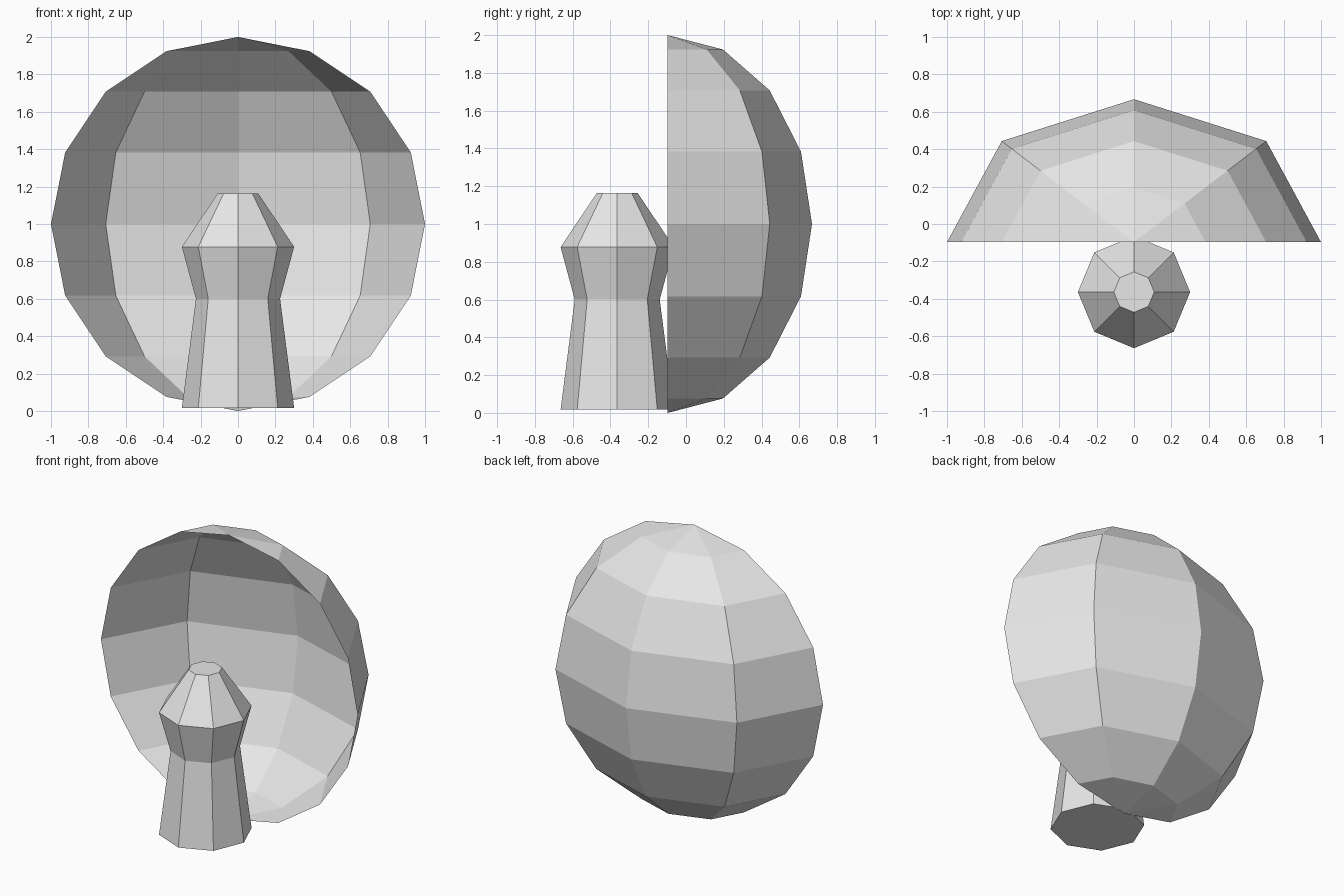
import bpy, bmesh
from math import sin, cos, pi

default = bpy.data.objects.get("Cube")
if default:
    bpy.data.objects.remove(default, do_unlink=True)

grey = bpy.data.materials.new("light_grey")
grey.use_nodes = True
colour = (0.8, 0.8, 0.8, 1)
grey.diffuse_color = colour
grey.node_tree.nodes["Principled BSDF"].inputs["Base Color"].default_value = colour


def finish(name, bm, location):
    mesh = bpy.data.meshes.new(name)
    bm.to_mesh(mesh)
    bm.free()
    mesh.materials.append(grey)
    obj = bpy.data.objects.new(name, mesh)
    obj.location = location
    bpy.context.collection.objects.link(obj)
    return obj


def bridge(bm, lower, upper, closed):
    n = len(lower)
    for i in range(n if closed else n - 1):
        j = (i + 1) % n
        bm.faces.new((lower[i], lower[j], upper[j], upper[i]))


# Open half-dome shell, facing the front
RINGS, SEGS, DEPTH = 8, 4, 0.764
bm = bmesh.new()
bottom = bm.verts.new((0, 0, -1))
top = bm.verts.new((0, 0, 1))
rings = []
for r in range(1, RINGS):
    lat = -pi / 2 + pi * r / RINGS
    rings.append([bm.verts.new((cos(lat) * cos(pi * s / SEGS),
                                DEPTH * cos(lat) * sin(pi * s / SEGS),
                                sin(lat))) for s in range(SEGS + 1)])
for lower, upper in zip(rings, rings[1:]):
    bridge(bm, lower, upper, False)
for s in range(SEGS):
    bm.faces.new((bottom, rings[0][s + 1], rings[0][s]))
    bm.faces.new((top, rings[-1][s], rings[-1][s + 1]))
finish("half_dome_shell", bm, (0, -0.097, 1))

# Eight-sided waisted post, from a (radius, height) profile
SIDES = 8
bm = bmesh.new()
loops = [[bm.verts.new((r * cos(2 * pi * s / SIDES), r * sin(2 * pi * s / SIDES), z))
          for s in range(SIDES)]
         for r, z in ((0.3, 0.017), (0.225, 0.6), (0.3, 0.878), (0.108, 1.164))]
for lower, upper in zip(loops, loops[1:]):
    bridge(bm, lower, upper, True)
bm.faces.new(loops[0][::-1])
bm.faces.new(loops[-1])
finish("waisted_post", bm, (0, -0.364, 0))
